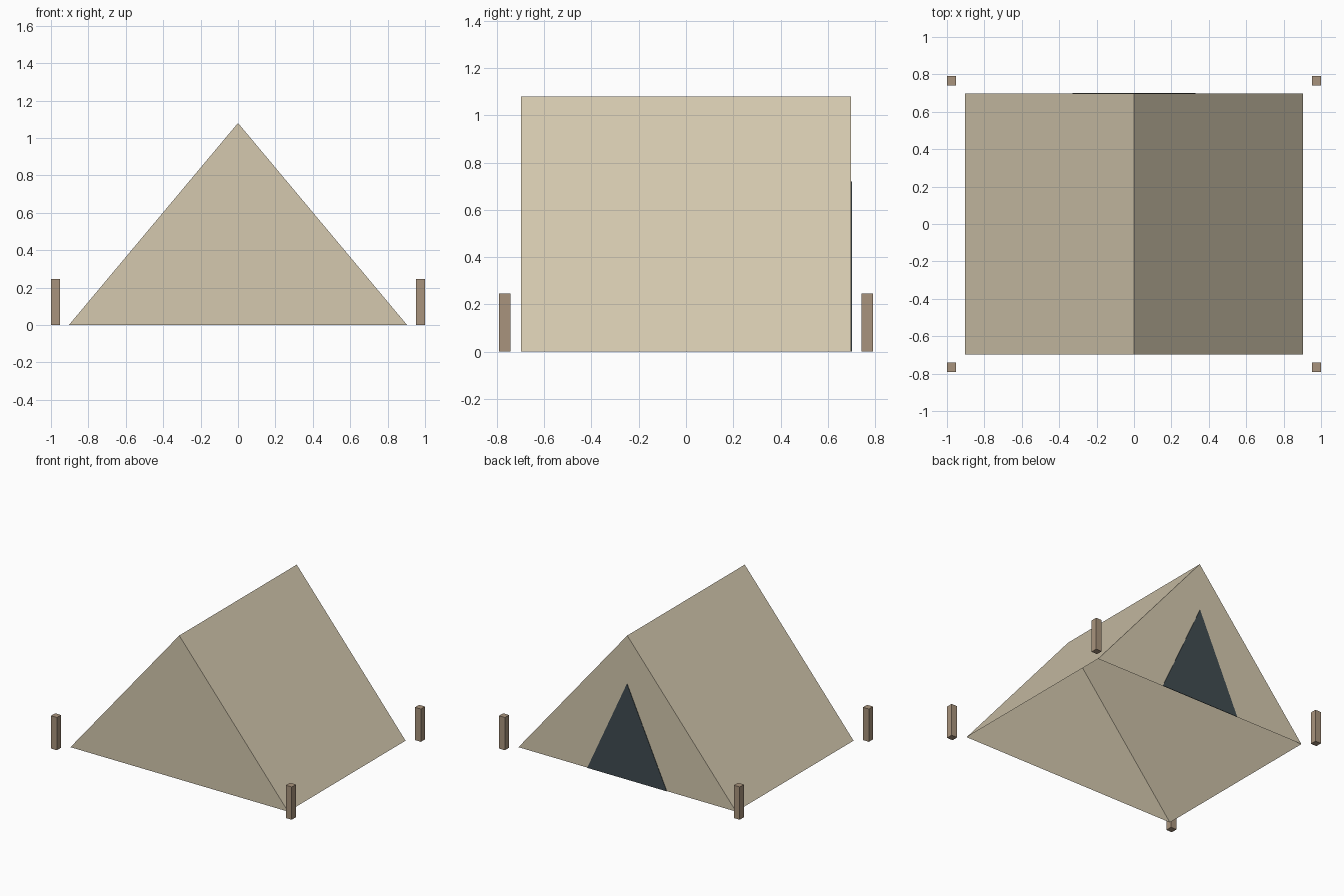
import bpy
import bmesh

if "Cube" in bpy.data.objects:
    bpy.data.objects.remove(bpy.data.objects["Cube"])

HALF_W, HALF_D, RIDGE = 0.904, 0.697, 1.08   # tent shell
DOOR_W, DOOR_H, DOOR_T = 0.33, 0.72, 0.003   # door plate
STAKE, STAKE_H = 0.049, 0.246                # corner stakes
STAKE_X, STAKE_Y = 1 - STAKE / 2, 0.766


def material(name, rgb):
    """Flat colour given as 0-255 sRGB, stored as linear."""
    lin = [((c / 255 + 0.055) / 1.055) ** 2.4 for c in rgb]
    mat = bpy.data.materials.new(name)
    mat.use_nodes = True
    mat.diffuse_color = (*lin, 1)
    bsdf = mat.node_tree.nodes["Principled BSDF"]
    bsdf.inputs["Base Color"].default_value = (*lin, 1)
    bsdf.inputs["Roughness"].default_value = 0.9
    return mat


def finish(name, bm, mat):
    mesh = bpy.data.meshes.new(name)
    bm.to_mesh(mesh)
    bm.free()
    mesh.materials.append(mat)
    obj = bpy.data.objects.new(name, mesh)
    bpy.context.collection.objects.link(obj)
    return obj


def triangle_prism(name, half_w, height, y0, y1, mat, floor):
    """Upright triangle extruded along y, with or without a bottom face."""
    bm = bmesh.new()
    profile = [(-half_w, 0), (half_w, 0), (0, height)]
    front, back = ([bm.verts.new((x, y, z)) for x, z in profile] for y in (y0, y1))
    bm.faces.new(front)
    bm.faces.new(back[::-1])
    for i in range(0 if floor else 1, 3):
        j = (i + 1) % 3
        bm.faces.new((front[j], front[i], back[i], back[j]))
    bmesh.ops.recalc_face_normals(bm, faces=bm.faces)
    return finish(name, bm, mat)


canvas = material("beige canvas", (213, 201, 175))
dark = material("dark slate opening", (64, 76, 81))
wood = material("brown wood", (169, 148, 125))

# Tent shell, open underneath
triangle_prism("tent_canvas", HALF_W, RIDGE, -HALF_D, HALF_D, canvas, False)

# Door opening on the back gable
triangle_prism("door_opening", DOOR_W, DOOR_H, HALF_D + 0.001,
               HALF_D + 0.001 + DOOR_T, dark, True)

# Stakes at the four corners
for sy, end in ((-1, "front"), (1, "back")):
    for sx, side in ((-1, "right"), (1, "left")):
        bm = bmesh.new()
        bmesh.ops.create_cube(bm, size=1)
        bmesh.ops.scale(bm, vec=(STAKE, STAKE, STAKE_H), verts=bm.verts)
        stake = finish(f"{end}_{side}_stake", bm, wood)
        stake.location = (sx * STAKE_X, sy * STAKE_Y, STAKE_H / 2)
